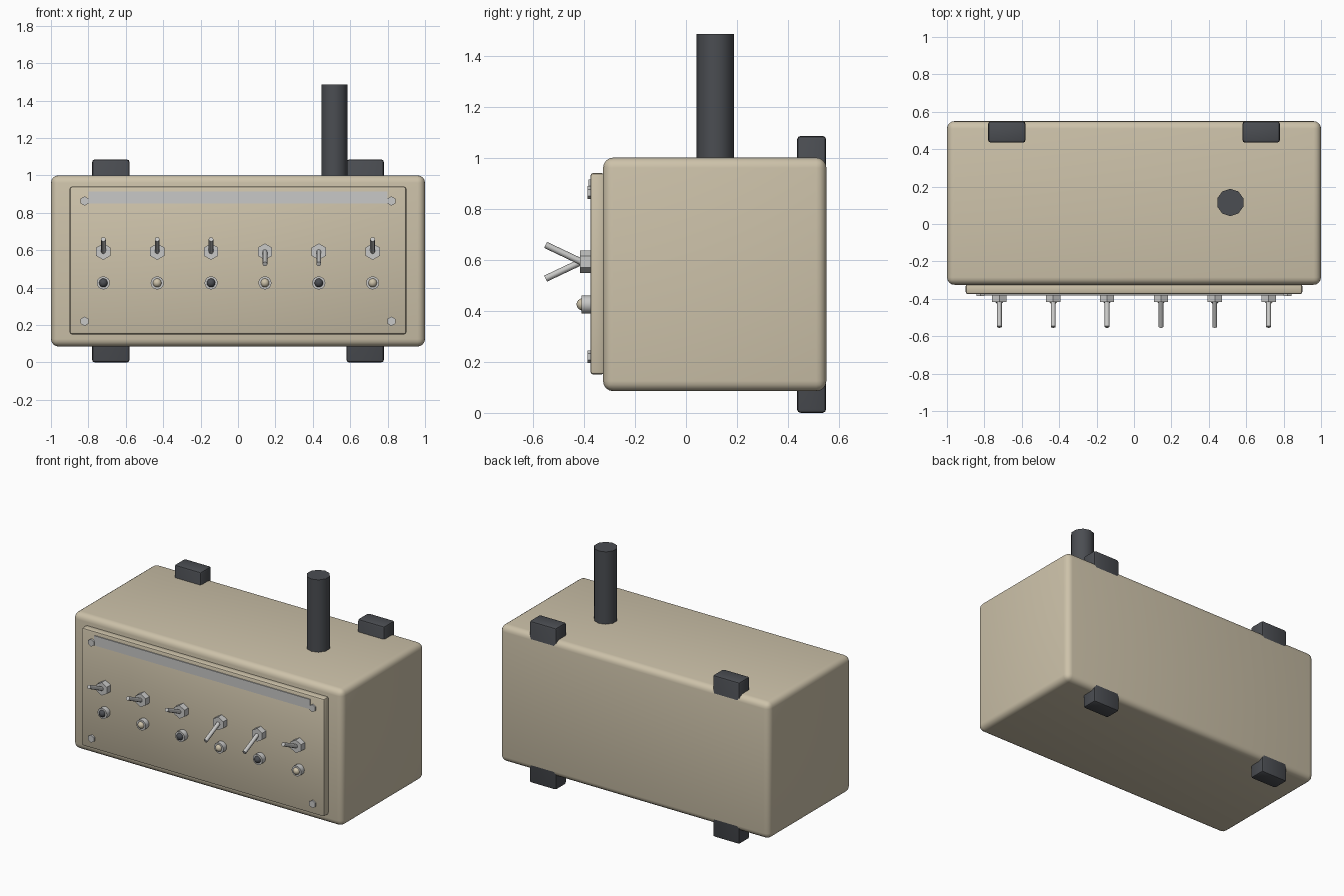
import bpy, math
from mathutils import Vector

cube = bpy.data.objects.get("Cube")
if cube:
    bpy.data.objects.remove(cube, do_unlink=True)


def material(name, rgb):
    m = bpy.data.materials.new(name)
    m.use_nodes = True
    m.diffuse_color = (*rgb, 1)
    m.node_tree.nodes["Principled BSDF"].inputs["Base Color"].default_value = (*rgb, 1)
    return m


BEIGE = material("beige enamel", (0.61, 0.54, 0.40))
DARK = material("dark rubber", (0.07, 0.075, 0.085))
METAL = material("light metal", (0.58, 0.58, 0.57))


def finish(obj, name, mat, angle=None):
    obj.name = name
    obj.data.materials.append(mat)
    if angle:
        bpy.ops.object.shade_smooth_by_angle(angle=math.radians(angle))
    return obj


def box(name, mat, low, high, bevel=0, segments=3):
    low, high = Vector(low), Vector(high)
    bpy.ops.mesh.primitive_cube_add(size=1, location=(low + high) / 2)
    obj = bpy.context.object
    obj.scale = high - low
    bpy.ops.object.transform_apply(location=False, rotation=False, scale=True)
    if bevel:
        mod = obj.modifiers.new("rounded edges", "BEVEL")
        mod.width, mod.segments = bevel, segments
        bpy.ops.object.modifier_apply(modifier=mod.name)
    return finish(obj, name, mat, 35 if bevel else None)


def rod(name, mat, start, end, radius, sides, angle=None):
    start, end = Vector(start), Vector(end)
    axis = end - start
    bpy.ops.mesh.primitive_cylinder_add(vertices=sides, radius=radius,
                                        depth=axis.length, location=(start + end) / 2)
    obj = bpy.context.object
    # lean in the vertical plane through the y axis
    obj.rotation_euler = (math.atan2(-axis.y, axis.z), 0, 0)
    return finish(obj, name, mat, angle)


# Case and raised front panel
box("case", BEIGE, (-1, -0.325, 0.085), (1, 0.55, 1.0), 0.04, 4)
box("front_panel", BEIGE, (-0.9, -0.375, 0.15), (0.9, -0.32, 0.94), 0.012, 2)
box("label_strip", METAL, (-0.8, -0.381, 0.85), (0.8, -0.373, 0.915))

# Mounting brackets running behind the case
for side, x in (("right", -0.68), ("left", 0.68)):
    box(side + "_bracket", DARK, (x - 0.1, 0.435, 0), (x + 0.1, 0.549, 1.085), 0.014, 2)

# Cable stub on the lid
rod("cable_stub", DARK, (0.515, 0.115, 0.97), (0.515, 0.115, 1.485), 0.073, 10, 40)

# Panel corner screws
for x in (-0.82, 0.82):
    for z in (0.22, 0.863):
        rod("panel_screw", METAL, (x, -0.37, z), (x, -0.386, z), 0.025, 6)

# Toggle switches with a lamp below each
for i, up in enumerate((1, 1, 1, -1, -1, 1)):
    x = -0.72 + i * 0.288
    rod("switch_nut", METAL, (x, -0.37, 0.592), (x, -0.416, 0.592), 0.044, 6)
    rod("switch_lever", METAL, (x, -0.40, 0.592 - up * 0.005),
        (x, -0.55, 0.592 + up * 0.066), 0.013, 8, 50)
    rod("lamp_bezel", METAL, (x, -0.37, 0.425), (x, -0.41, 0.425), 0.035, 16, 40)
    bpy.ops.mesh.primitive_uv_sphere_add(segments=12, ring_count=8, radius=0.024,
                                         location=(x, -0.405, 0.425))
    finish(bpy.context.object, "lamp", BEIGE if i % 2 else DARK, 60)
